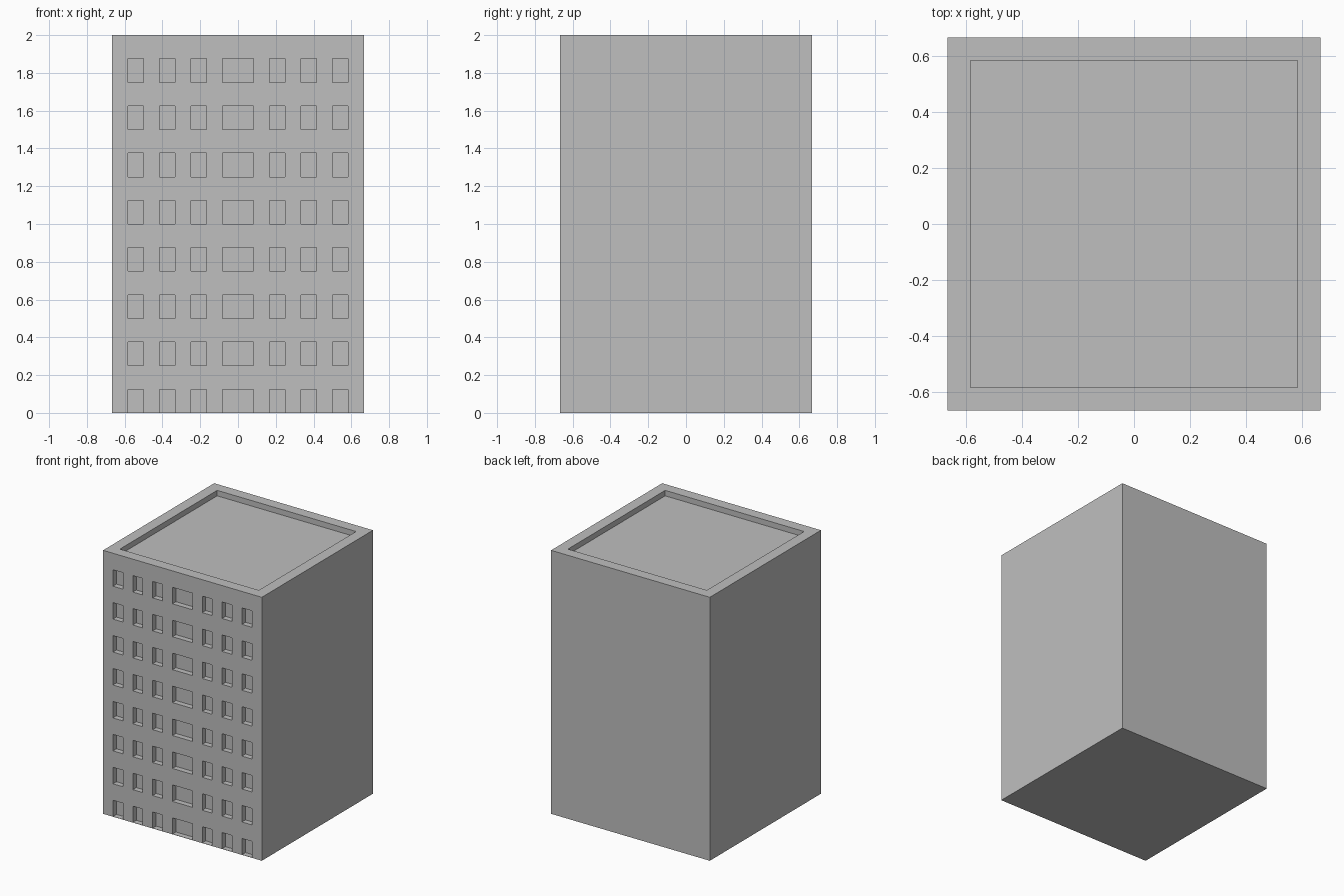
import bpy
import bmesh

cube = bpy.data.objects.get("Cube")
if cube:
    bpy.data.objects.remove(cube, do_unlink=True)

HEIGHT = 2.0
HALF = 2 / 3                 # half of the square footprint
UNIT = HALF / 8              # facade module
RECESS = UNIT / 2            # depth of windows and roof
FLOORS = 8
STOREY = HEIGHT / FLOORS
SILL = 0.002                 # lifts ground floor openings off the base

# Window columns: a wide centre one and three narrow ones per side
columns = [(-UNIT, UNIT)]
for i in (2, 4, 6):
    columns += [(i * UNIT, (i + 1) * UNIT), (-(i + 1) * UNIT, -i * UNIT)]
rows = [(max(k * STOREY, SILL), (k + 0.5) * STOREY) for k in range(FLOORS)]

# Concrete colour
concrete = bpy.data.materials.new("concrete_grey")
concrete.use_nodes = True
grey = (0.52, 0.52, 0.52, 1)
concrete.diffuse_color = grey
concrete.node_tree.nodes["Principled BSDF"].inputs["Base Color"].default_value = grey

# Main block
bm = bmesh.new()
bmesh.ops.create_cube(bm, size=1)
bmesh.ops.scale(bm, vec=(2 * HALF, 2 * HALF, HEIGHT), verts=bm.verts)
bmesh.ops.translate(bm, vec=(0, 0, HEIGHT / 2), verts=bm.verts)

# Parapet with a sunken roof
bm.normal_update()
roof = [f for f in bm.faces if f.normal.z > 0.9]
bmesh.ops.inset_individual(bm, faces=roof, thickness=UNIT, use_even_offset=True)
bmesh.ops.inset_individual(bm, faces=roof, thickness=0, depth=-RECESS)


def front_faces():
    bm.normal_update()
    return [f for f in bm.faces
            if f.normal.y < -0.9 and f.calc_center_median().y < -HALF + 0.001]


def cut_front(point, normal):
    faces = front_faces()
    edges = {e for f in faces for e in f.edges}
    verts = {v for f in faces for v in f.verts}
    bmesh.ops.bisect_plane(bm, geom=faces + list(edges) + list(verts),
                           dist=0.0001, plane_co=point, plane_no=normal)


# Divide the facade along the window edges
for x in sorted(x for pair in columns for x in pair):
    cut_front((x, 0, 0), (1, 0, 0))
for z in sorted(z for pair in rows for z in pair):
    cut_front((0, 0, z), (0, 0, 1))


def is_window(face):
    c = face.calc_center_bounds()
    return (any(a < c.x < b for a, b in columns)
            and any(a < c.z < b for a, b in rows))


# Recessed windows
windows = [f for f in front_faces() if is_window(f)]
bmesh.ops.inset_individual(bm, faces=windows, thickness=0, depth=-RECESS)

mesh = bpy.data.meshes.new("apartment_block")
bm.to_mesh(mesh)
bm.free()
mesh.materials.append(concrete)
block = bpy.data.objects.new("apartment_block", mesh)
bpy.context.collection.objects.link(block)
